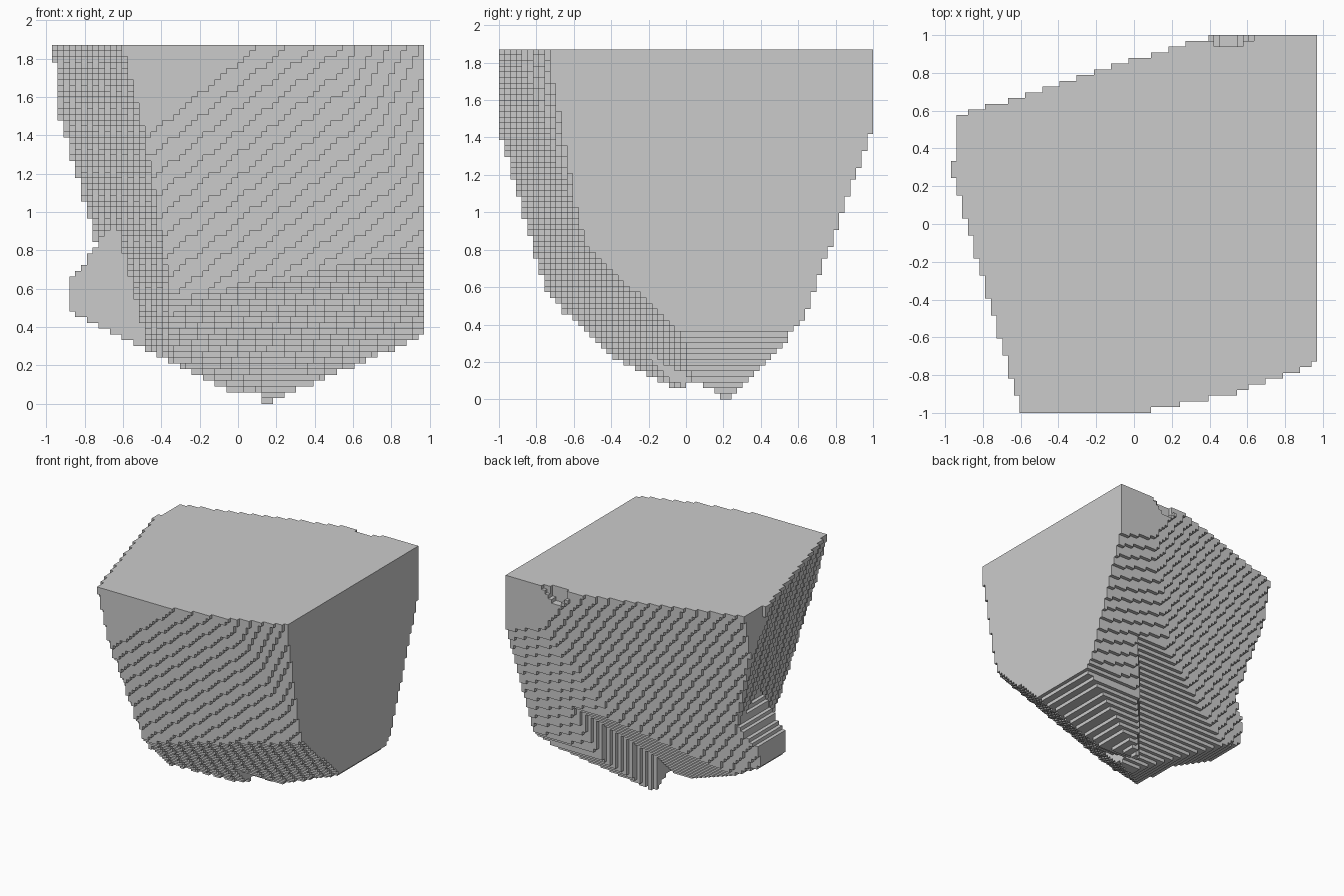
import bpy
import bmesh

if "Cube" in bpy.data.objects:
    bpy.data.objects.remove(bpy.data.objects["Cube"])

# Voxel grid covering the overall box 1.94 x 2.00 x 1.87
NX, NY, NZ = 64, 66, 62
SX, SY, SZ = 1.94 / NX, 2.0 / NY, 1.87 / NZ
TOP = 1.87


def inside_main(x, y, z):
    dz = TOP - z
    # front facets and back facets
    if 0.34 * x - 0.94 * y > 1.025 - 0.174 * dz:
        return False
    if 0.194 * x - 0.938 * y - 0.242 * z > 0.495:
        return False
    if y > 0.873 + 0.32 * x - 0.24 * dz:
        return False
    if y > 1.15 - 0.36 * dz + 0.1 * (x - 0.97):
        return False
    # small notches in the back and left of the top rim
    if dz < 0.12 and abs(x - 0.5) < 0.16 - dz and y > 0.93 + 0.4 * abs(x - 0.5):
        return False
    if x < -0.94 and y > 0.32:
        return False
    # underside: front, right, left
    if z < max(0.342 * x - 0.9 * y, 0.43 * x - 0.06, 0.05 - 0.49 * x if x < 0.1 else 0):
        return False
    # underside at the back, with a stepped recess left of a diagonal wall
    if x < 0.13 or y - 0.2 > 1.2 * (x - 0.13):
        return z > 0.08 + y
    return z > max(1.05 * (y - 0.23), 0.13 - 0.6 * y)


def inside(x, y, z):
    if not inside_main(x, y, z):
        return False
    # left facet
    if -0.961 * x - 0.276 * y < 0.852 - 0.24 * (TOP - z):
        return True
    # low fin sticking out on the left
    return x > -0.87 and y > -0.06 and z < 0.64 + 1.4 * (x + 0.87)


cells = set()
for i in range(NX):
    x = -0.97 + (i + 0.5) * SX
    for j in range(NY):
        y = -1 + (j + 0.5) * SY
        for k in range(NZ):
            if inside(x, y, (k + 0.5) * SZ):
                cells.add((i, j, k))

# Solid body: one square for every exposed cell side
bm = bmesh.new()
cache = {}


def corner(p):
    if p not in cache:
        cache[p] = bm.verts.new((-0.97 + p[0] * SX, -1 + p[1] * SY, p[2] * SZ))
    return cache[p]


for c in cells:
    for axis in range(3):
        u, v = (axis + 1) % 3, (axis + 2) % 3
        for side in (0, 1):
            n = list(c)
            n[axis] += 2 * side - 1
            if tuple(n) in cells:
                continue
            quad = []
            for du, dv in ((0, 0), (1, 0), (1, 1), (0, 1)):
                p = list(c)
                p[axis] += side
                p[u] += du
                p[v] += dv
                quad.append(corner(tuple(p)))
            bm.faces.new(quad if side else quad[::-1])

mesh = bpy.data.meshes.new("carved_block")
bm.to_mesh(mesh)
bm.free()
body = bpy.data.objects.new("carved_block", mesh)
bpy.context.collection.objects.link(body)
